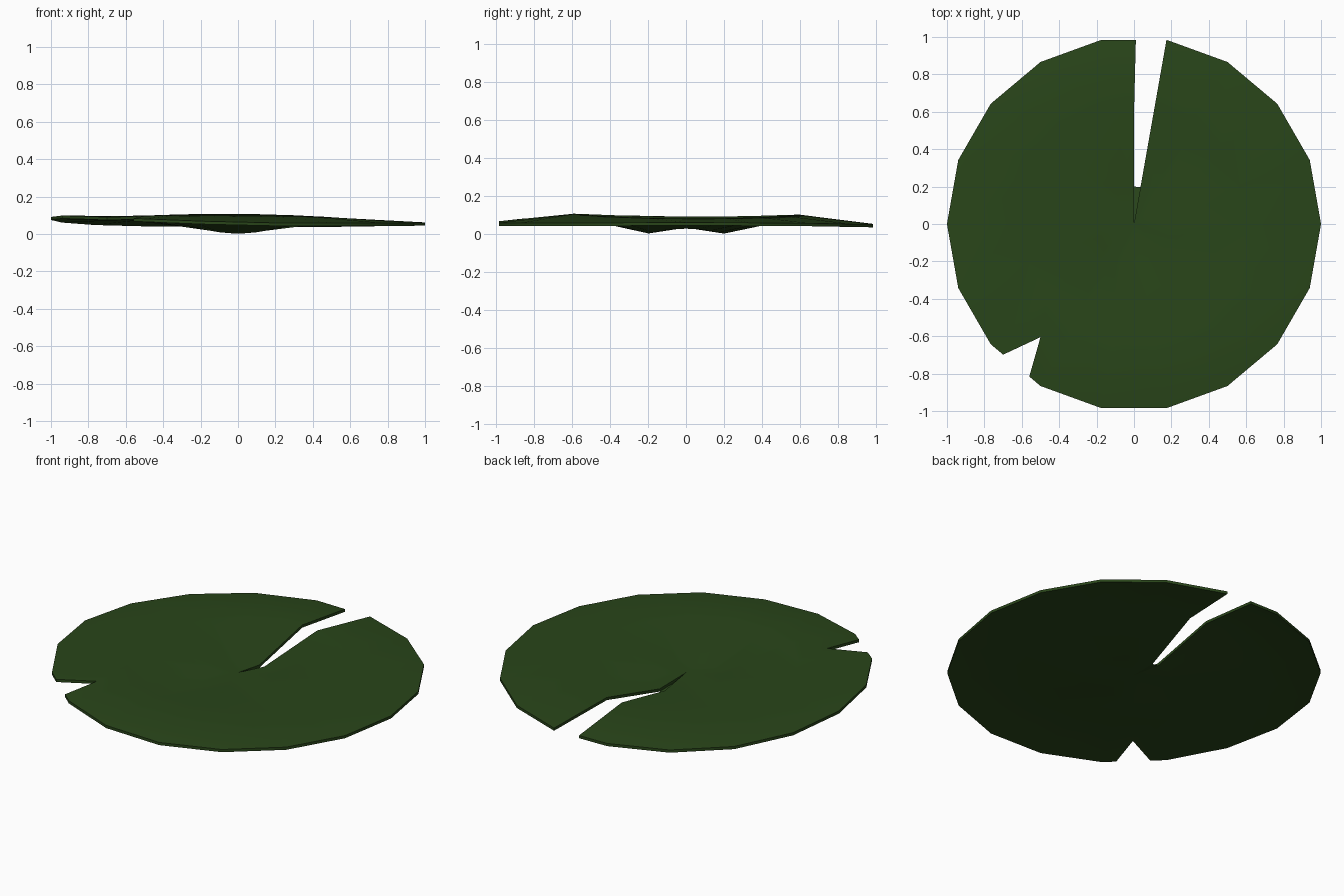
import bpy, bmesh
from math import sin, cos, radians

if "Cube" in bpy.data.objects:
    bpy.data.objects.remove(bpy.data.objects["Cube"])

THICK = 0.016
ANGLES = [90] + list(range(100, 441, 20))      # slit lies between 80 and 90 degrees
RIM_Z = [.050, .052, .055, .062, .075, .089, .097, .091, .079, .066,
         .058, .058, .058, .058, .060, .058, .056, .052, .050]


def inner_z(a):
    return .030 + .013 * cos(2 * a)


def middle_z(a):
    return .094 - .005 * cos(a) - .0025 * sin(a) - .009 * cos(2 * a)


bm = bmesh.new()


def ring(r, heights):
    out = []
    for deg, z in zip(ANGLES, heights):
        a = radians(deg)
        out.append(bm.verts.new((r * cos(a), r * sin(a), z)))
    return out


# Rippled leaf surface: centre, dipped ring, raised ring, rim
rads = [radians(d) for d in ANGLES]
centre = bm.verts.new((0, 0, .048))
inner = ring(0.2, [inner_z(a) for a in rads])
middle = ring(0.6, [middle_z(a) for a in rads])
rim = ring(1.0, RIM_Z)
rim[0].co.x, rim[0].co.y = .01, .985

for i in range(len(ANGLES) - 1):
    j = i + 1
    bm.faces.new((centre, inner[i], inner[j]))
    bm.faces.new((inner[i], middle[i], middle[j], inner[j]))
    if ANGLES[i] != 220:
        bm.faces.new((middle[i], rim[i], rim[j], middle[j]))
    else:
        # Bite out of the rim
        tip = bm.verts.new((-.50, -.605, .094))
        b1 = bm.verts.new(rim[i].co.lerp(rim[j].co, .25))
        b2 = bm.verts.new(rim[i].co.lerp(rim[j].co, .775))
        bm.faces.new((middle[i], rim[i], b1, tip))
        bm.faces.new((middle[i], tip, middle[j]))
        bm.faces.new((tip, b2, rim[j], middle[j]))

# Thickness: keep the top, extrude a copy downwards
slit_keys = [v.co.copy() for v in (centre, inner[0], inner[-1])]
res = bmesh.ops.extrude_face_region(bm, geom=bm.faces[:], use_keep_orig=True)
low = [g for g in res["geom"] if isinstance(g, bmesh.types.BMVert)]
slit_low = [min(low, key=lambda v: (v.co - k).length) for k in slit_keys]
bmesh.ops.translate(bm, verts=low, vec=(0, 0, -THICK))

# Small web closing the underside at the inner end of the slit
bm.faces.new(slit_low)
bmesh.ops.recalc_face_normals(bm, faces=bm.faces[:])

# Stand on the ground
lowest = min(v.co.z for v in bm.verts)
bmesh.ops.translate(bm, verts=bm.verts[:], vec=(0, 0, -lowest + .003))

mesh = bpy.data.meshes.new("lily_pad")
bm.to_mesh(mesh)
bm.free()
pad = bpy.data.objects.new("lily_pad", mesh)
bpy.context.collection.objects.link(pad)

mat = bpy.data.materials.new("leaf_green")
mat.diffuse_color = (.022, .06, .01, 1)
mat.use_nodes = True
mat.node_tree.nodes["Principled BSDF"].inputs["Base Color"].default_value = mat.diffuse_color
mesh.materials.append(mat)

bpy.context.view_layer.objects.active = pad
pad.select_set(True)
bpy.ops.object.shade_smooth_by_angle(angle=radians(40))
